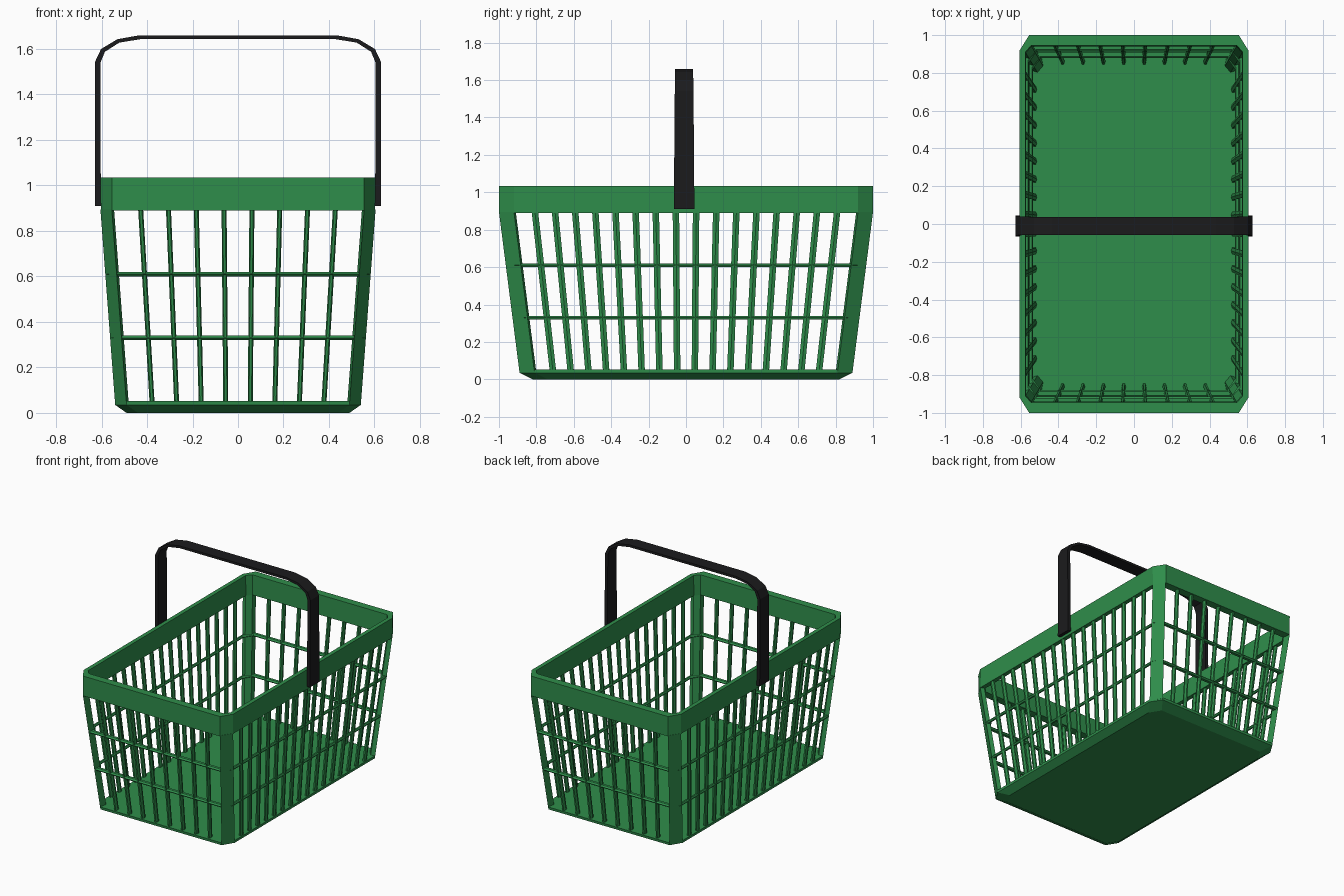
import bpy, bmesh, math

if "Cube" in bpy.data.objects:
    bpy.data.objects.remove(bpy.data.objects["Cube"])


def material(name, rgb):
    m = bpy.data.materials.new(name)
    m.diffuse_color = (*rgb, 1)
    m.use_nodes = True
    m.node_tree.nodes["Principled BSDF"].inputs["Base Color"].default_value = m.diffuse_color
    return m


GREEN = material("green_plastic", (0.028, 0.27, 0.07))
BLACK = material("black_plastic", (0.011, 0.011, 0.012))


def loft(bm, loops, ring=False):
    """Bridge matching vertex loops; close into a ring or cap both ends."""
    vs = [[bm.verts.new(p) for p in loop] for loop in loops]
    n = len(vs[0])
    pairs = list(zip(vs, vs[1:])) + ([(vs[-1], vs[0])] if ring else [])
    for a, b in pairs:
        for i in range(n):
            j = (i + 1) % n
            bm.faces.new((a[i], a[j], b[j], b[i]))
    if not ring:
        bm.faces.new(vs[0][::-1])
        bm.faces.new(vs[-1])


def finish(name, bm, mat):
    bmesh.ops.recalc_face_normals(bm, faces=bm.faces)
    me = bpy.data.meshes.new(name)
    bm.to_mesh(me)
    bm.free()
    me.materials.append(mat)
    bpy.context.collection.objects.link(bpy.data.objects.new(name, me))


def octagon(hx, hy, z, cx=0.05, cy=0.08):
    """Rectangle with chamfered corners."""
    return [(hx, -hy + cy, z), (hx, hy - cy, z), (hx - cx, hy, z), (-hx + cx, hy, z),
            (-hx, hy - cy, z), (-hx, -hy + cy, z), (-hx + cx, -hy, z), (hx - cx, -hy, z)]


Z0, Z1 = 0.035, 0.89      # bottom and top of the sloping walls
TX, TY = 0.03, 0.055      # wall thickness in x and y


def wall(z):
    """Outer half sizes of the tapered wall at height z."""
    t = (z - Z0) / (Z1 - Z0)
    return 0.54 + 0.065 * t, 0.89 + 0.11 * t


# Floor tray with bevelled underside
bm = bmesh.new()
loft(bm, [octagon(0.49, 0.82, 0), octagon(0.54, 0.89, Z0), octagon(0.541, 0.892, 0.053)])
finish("floor", bm, GREEN)

# Top rim
bm = bmesh.new()
inner = (0.605 - TX, 1.0 - TY)
loft(bm, [octagon(0.603, 1.0, Z1), octagon(0.605, 1.0, 1.035),
          octagon(*inner, 1.035, 0.03, 0.035),
          octagon(inner[0] - 0.004, inner[1] - 0.004, Z1, 0.03, 0.035)], ring=True)
finish("rim", bm, GREEN)

# Four corner posts
bm = bmesh.new()
for sx in (-1, 1):
    for sy in (-1, 1):
        loops = []
        for z in (0.045, Z1 + 0.005):
            hx, hy = wall(min(z, Z1))
            pts = [(hx, hy - 0.08), (hx - 0.05, hy),
                   (hx - TX - 0.03, hy - TY), (hx - TX, hy - TY - 0.035)]
            loops.append([(sx * x, sy * y, z) for x, y in pts])
        loft(bm, loops)
finish("corner_posts", bm, GREEN)


def hexagon(x, y, z, rx=0.011, ry=0.02):
    return [(x + rx * math.cos(math.pi * k / 3), y + ry * math.sin(math.pi * k / 3), z)
            for k in range(6)]


# Upright bars: 8 on each end, 16 on each long side
for name, count, along_x in (("end_bars", 8, True), ("side_bars", 16, False)):
    bm = bmesh.new()
    for s in (-1, 1):
        for i in range(count):
            f = (2 * i + 1 - count) / (count + 1)
            loops = []
            for z in (0.04, 0.9):
                hx, hy = wall(z)
                if along_x:
                    x, y = f * (hx - 0.055), s * (hy - 0.03)
                else:
                    x, y = s * (hx - 0.016), f * (hy - 0.085)
                loops.append(hexagon(x, y, z))
            loft(bm, loops)
    finish(name, bm, GREEN)

# Two horizontal hoops around the basket
bm = bmesh.new()
for zc in (0.33, 0.61):
    hx, hy = wall(zc)
    loops = []
    for x, y, z in hexagon(0, 0, 0):
        a = math.pi / 3 * len(loops)
        loops.append(octagon(hx - 0.016 + x, hy - 0.03 + 0.02 * math.cos(a),
                             zc + 0.011 * math.sin(a), 0.042, 0.06))
    loft(bm, loops, ring=True)
finish("horizontal_hoops", bm, GREEN)

# Arched handle: outer x/z, inner x/z, half width
half = [(0.628, 0.91, 0.603, 0.91, 0.055), (0.628, 1.545, 0.605, 1.54, 0.05),
        (0.602, 1.6, 0.585, 1.588, 0.049), (0.53, 1.643, 0.522, 1.628, 0.048),
        (0.435, 1.66, 0.43, 1.643, 0.048)]
path = [(1, p) for p in half] + [(-1, p) for p in reversed(half)]
bm = bmesh.new()
loft(bm, [[(s * xo, -0.01 - w, zo), (s * xo, -0.01 + w, zo),
           (s * xi, -0.01 + w, zi), (s * xi, -0.01 - w, zi)]
          for s, (xo, zo, xi, zi, w) in path])
finish("handle", bm, BLACK)
